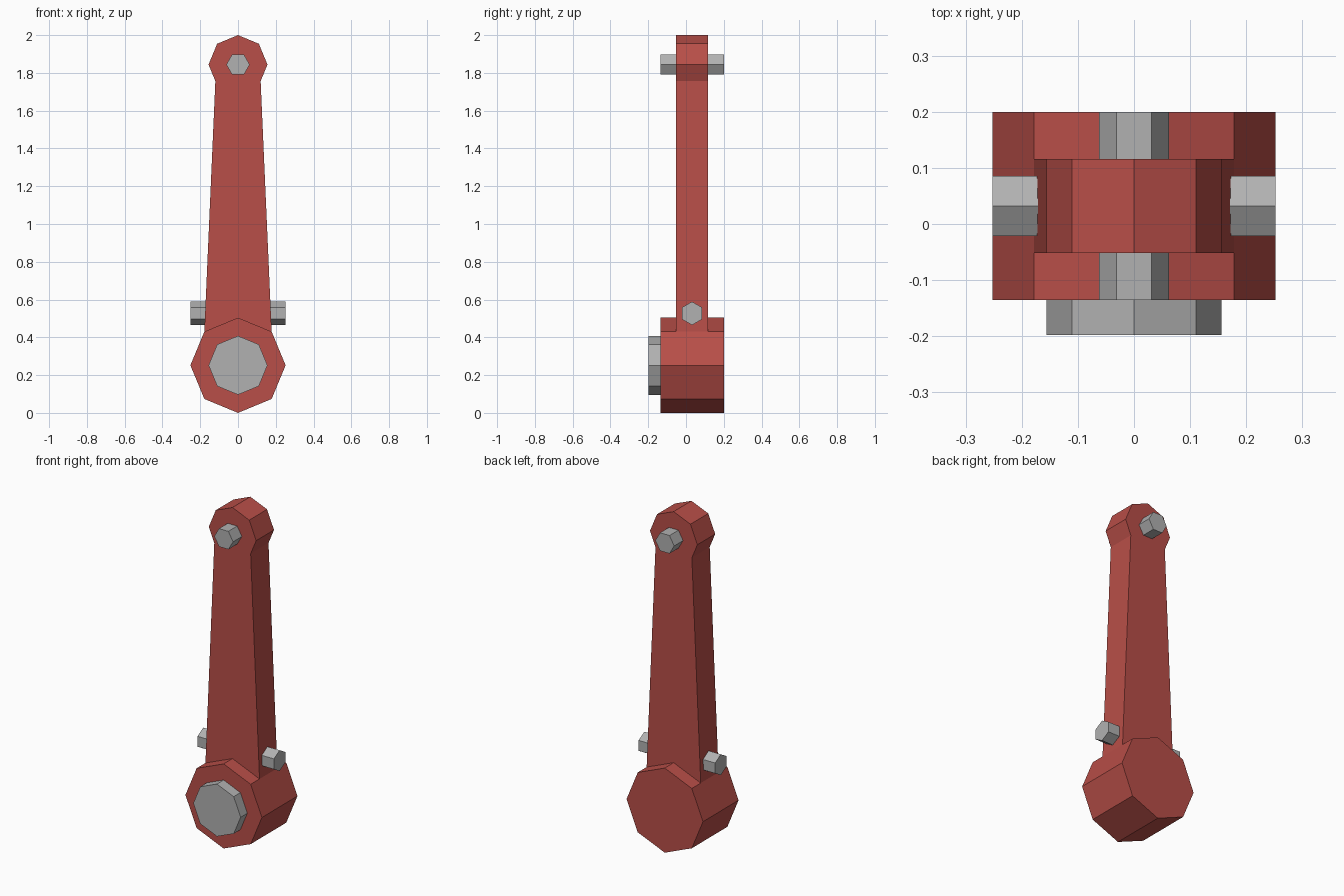
import bpy
import bmesh
from math import cos, sin, pi

cube = bpy.data.objects.get("Cube")
if cube:
    bpy.data.objects.remove(cube, do_unlink=True)


def make_material(name, rgb):
    mat = bpy.data.materials.new(name)
    mat.use_nodes = True
    color = (*rgb, 1.0)
    mat.diffuse_color = color
    mat.node_tree.nodes["Principled BSDF"].inputs["Base Color"].default_value = color
    return mat


red = make_material("red paint", (0.48, 0.077, 0.065))
steel = make_material("grey steel", (0.44, 0.44, 0.44))


def prism(name, profile, start, end, mat, axis="Y"):
    """Extrude a 2D outline (across, height) along the Y or X axis."""
    bm = bmesh.new()
    rings = []
    for depth in (start, end):
        rings.append([bm.verts.new((a, depth, z) if axis == "Y" else (depth, a, z))
                      for a, z in profile])
    front, back = rings
    bm.faces.new(front)
    bm.faces.new(back[::-1])
    for i in range(len(profile)):
        j = (i + 1) % len(profile)
        bm.faces.new((front[i], back[i], back[j], front[j]))
    bmesh.ops.recalc_face_normals(bm, faces=bm.faces)
    mesh = bpy.data.meshes.new(name)
    bm.to_mesh(mesh)
    bm.free()
    mesh.materials.append(mat)
    obj = bpy.data.objects.new(name, mesh)
    bpy.context.collection.objects.link(obj)
    return obj


def polygon(sides, radius, across, height, phase=0.0):
    return [(across + radius * cos(phase + 2 * pi * i / sides),
             height + radius * sin(phase + 2 * pi * i / sides)) for i in range(sides)]


HUB_Z, TIP_Z, PIN_R = 0.252, 1.844, 0.062
ARM_FRONT, ARM_BACK = -0.052, 0.116
HUB_FRONT, HUB_BACK = -0.135, 0.2
ARM_Y = (ARM_FRONT + ARM_BACK) / 2

# Tapered arm between the hub and the tip
prism("arm", [(-0.186, HUB_Z), (0.186, HUB_Z), (0.116, TIP_Z), (-0.116, TIP_Z)],
      ARM_FRONT, ARM_BACK, red)

# Octagonal ends
prism("hub", polygon(8, 0.252, 0, HUB_Z), HUB_FRONT, HUB_BACK, red)
prism("arm_tip", polygon(8, 0.156, 0, TIP_Z), ARM_FRONT, ARM_BACK, red)
prism("hub_cap", polygon(8, 0.156, 0, HUB_Z), -0.198, HUB_FRONT, steel)

# Hexagonal pins: one through the tip, one across the lower arm
prism("tip_pin", polygon(6, PIN_R, 0, TIP_Z), HUB_FRONT, HUB_BACK, steel)
prism("cross_pin", polygon(6, PIN_R, ARM_Y, 0.527, pi / 2), -0.252, 0.252, steel, axis="X")
